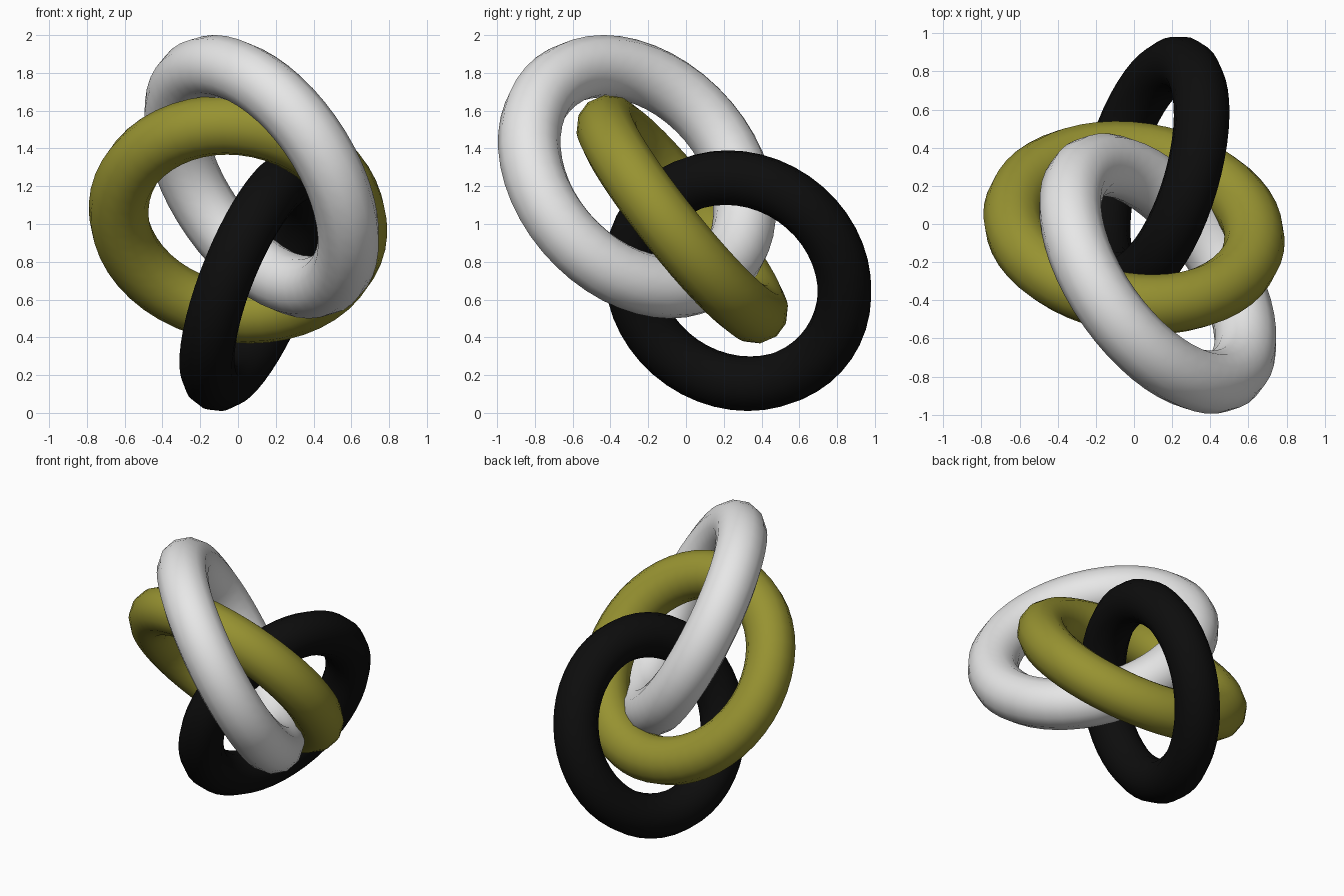
import bpy
from mathutils import Vector

cube = bpy.data.objects.get("Cube")
if cube:
    bpy.data.objects.remove(cube, do_unlink=True)


def make_material(name, rgb):
    mat = bpy.data.materials.new(name)
    mat.use_nodes = True
    color = (*rgb, 1.0)
    mat.diffuse_color = color
    mat.node_tree.nodes["Principled BSDF"].inputs["Base Color"].default_value = color
    return mat


def make_ring(name, center, axis, radius, mat):
    """Round ring whose hole points along axis; the tube is a quarter of the radius."""
    bpy.ops.mesh.primitive_torus_add(
        major_radius=radius, minor_radius=radius / 4,
        major_segments=48, minor_segments=12, location=center,
        rotation=Vector(axis).to_track_quat('Z', 'Y').to_euler())
    ring = bpy.context.object
    ring.name = name
    ring.data.materials.append(mat)
    bpy.ops.object.shade_smooth()


white = make_material("white", (0.8, 0.8, 0.8))
olive = make_material("olive", (0.31, 0.29, 0.031))
black = make_material("black", (0.004, 0.004, 0.004))

# Three interlocked rings
make_ring("white_ring", (0.125, -0.26, 1.25), (0.72, 0.51, 0.47), 0.663, white)
make_ring("olive_ring", (0.0, -0.02, 1.025), (0.12, 0.775, 0.62), 0.637, olive)
make_ring("black_ring", (0.095, 0.275, 0.70), (0.896, -0.26, -0.36), 0.585, black)
